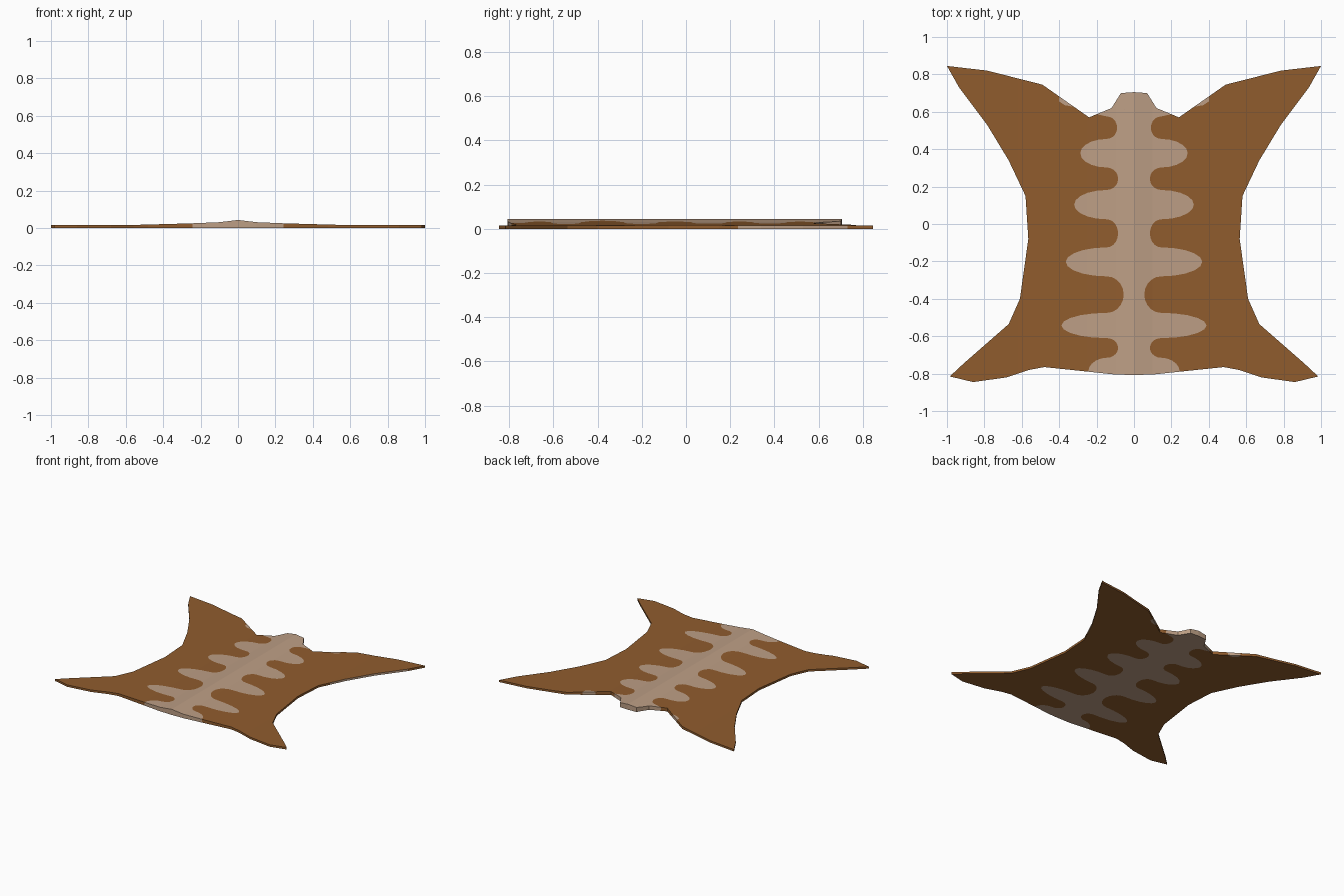
import bpy, bmesh, math
from mathutils import Vector
from mathutils.geometry import delaunay_2d_cdt

if "Cube" in bpy.data.objects:
    bpy.data.objects.remove(bpy.data.objects["Cube"])


def material(name, rgb):
    m = bpy.data.materials.new(name)
    m.diffuse_color = (*rgb, 1.0)
    m.use_nodes = True
    m.node_tree.nodes["Principled BSDF"].inputs["Base Color"].default_value = m.diffuse_color
    return m


brown = material("brown fur", (0.28, 0.108, 0.027))
tan = material("tan fur", (0.51, 0.345, 0.235))

# Right half of the hide outline, from the neck down to the tail end
HALF = [(0.07, 0.70), (0.12, 0.62), (0.24, 0.57), (0.49, 0.745), (0.785, 0.82),
        (1.0, 0.845), (0.935, 0.73), (0.785, 0.53), (0.67, 0.34), (0.58, 0.15),
        (0.565, -0.08), (0.61, -0.40), (0.67, -0.535), (0.91, -0.745),
        (0.985, -0.815), (0.86, -0.845), (0.68, -0.82), (0.56, -0.78),
        (0.48, -0.765), (0.24, -0.79), (0.10, -0.805)]

# Tan marking: alternating narrow necks and wide lobes (lower y, reach in x)
BANDS = [(0.455, 0.09), (0.302, 0.287), (0.182, 0.085), (0.025, 0.32),
         (-0.125, 0.085), (-0.28, 0.365), (-0.475, 0.055), (-0.61, 0.388),
         (-0.715, 0.085), (-0.87, 0.245)]


def mirrored(half):
    """Close a right-hand chain (top to bottom) into a CCW loop."""
    return [(-x, y) for x, y in half] + [(x, y) for x, y in reversed(half)]


def marking():
    base, y0 = 0.145, 0.575
    pts = [(0.2, 0.9), (0.205, 0.588)]
    for y1, reach in BANDS:
        mid, r = (y0 + y1) / 2, (y0 - y1) / 2
        for i in range(10):
            t = math.pi / 2 - math.pi * i / 10
            pts.append((base + (reach - base) * math.cos(t), mid + r * math.sin(t)))
        y0 = y1
    pts.append((base, y0))
    return mirrored(pts)


def height(x):
    """Upper surface: ridge along the spine, thin toward the legs."""
    prof = [(0, 0.043), (0.1, 0.031), (0.25, 0.025), (0.5, 0.018), (0.62, 0.015), (2, 0.015)]
    x = abs(x)
    for (a, za), (b, zb) in zip(prof, prof[1:]):
        if x <= b:
            return za + (zb - za) * (x - a) / (b - a)


# Small tan spots at the shoulders
SPOT = [(0.30, 0.80), (0.33, 0.628), (0.37, 0.635), (0.40, 0.655), (0.41, 0.80)]

outline = mirrored([(0.0001, 0.705)] + HALF + [(0.0001, -0.807)])
loops = [outline, marking(), SPOT, [(-x, y) for x, y in reversed(SPOT)]]
pts, loop_ids, creases = [], [], []
for lp in loops:
    loop_ids.append(list(range(len(pts), len(pts) + len(lp))))
    pts += [Vector(p) for p in lp]
# Crease lines where the slope changes
for x in (-0.62, -0.5, -0.25, -0.1, 0, 0.1, 0.25, 0.5, 0.62):
    creases.append((len(pts), len(pts) + 1))
    pts += [Vector((x, -0.95)), Vector((x, 0.95))]
vs, _, fs, _, _, src = delaunay_2d_cdt(pts, creases, loop_ids, 0, 1e-4)

# Hide: upper skin, flat underside and thin rim
bm = bmesh.new()
top = [bm.verts.new((v.x, v.y, height(v.x))) for v in vs]
low = [bm.verts.new((v.x, v.y, 0)) for v in vs]
edges = {}
for f, owners in zip(fs, src):
    if 0 not in owners:
        continue
    mat = 1 if any(o > 0 for o in owners) else 0
    bm.faces.new([top[i] for i in f]).material_index = mat
    bm.faces.new([low[i] for i in reversed(f)]).material_index = mat
    for a, b in zip(f, list(f[1:]) + [f[0]]):
        edges[(a, b)] = mat
for (a, b), mat in edges.items():
    if (b, a) not in edges:
        c = (vs[a] + vs[b]) / 2
        if c.x > 0.6 and 0.25 < c.y < 0.72 and vs[a].y < 0.74 and vs[b].y < 0.74:
            mat = 1  # pale rim under the right foreleg
        bm.faces.new((top[b], top[a], low[a], low[b])).material_index = mat
bmesh.ops.delete(bm, geom=[v for v in bm.verts if not v.link_faces], context='VERTS')
bmesh.ops.recalc_face_normals(bm, faces=bm.faces)

mesh = bpy.data.meshes.new("hide_rug")
bm.to_mesh(mesh)
bm.free()
mesh.materials.append(brown)
mesh.materials.append(tan)
rug = bpy.data.objects.new("hide_rug", mesh)
bpy.context.collection.objects.link(rug)
